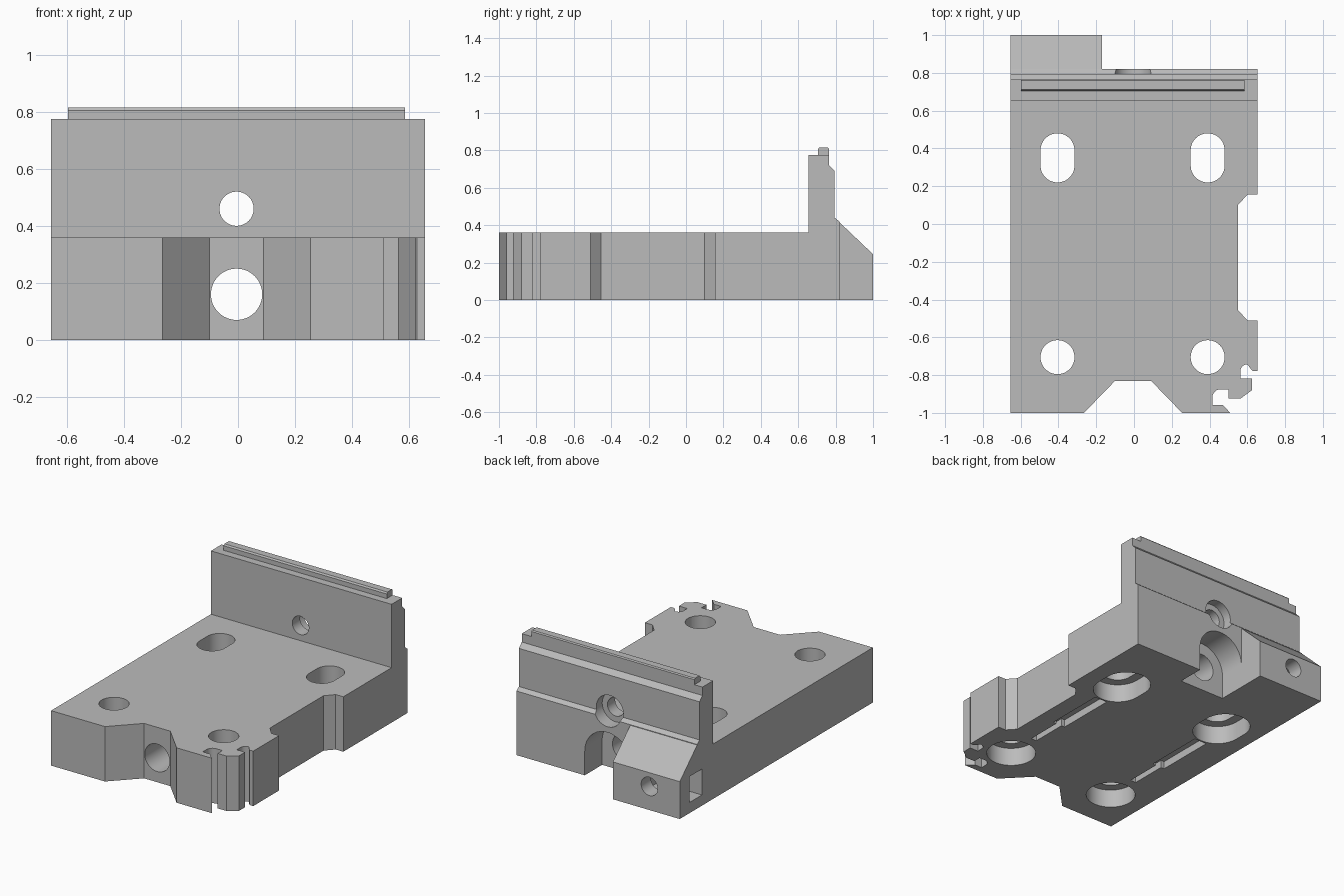
import bpy, bmesh
from math import cos, sin, radians

cube = bpy.data.objects.get("Cube")
if cube:
    bpy.data.objects.remove(cube, do_unlink=True)

GREY = (0.5, 0.5, 0.5, 1)
metal = bpy.data.materials.new("plain_grey")
metal.use_nodes = True
metal.diffuse_color = GREY
metal.node_tree.nodes["Principled BSDF"].inputs["Base Color"].default_value = GREY

HALF_W = 0.655
BASE_H = 0.36
BORE_X, BORE_Z = -0.005, 0.16


def arc(cx, cy, r, start, end, n=24):
    steps = [radians(start + (end - start) * i / n) for i in range(n + 1)]
    return [(cx + r * cos(a), cy + r * sin(a)) for a in steps]


def circle(cx, cy, r):
    return arc(cx, cy, r, 0, 360, 48)[:-1]


def stadium(cx, y0, y1, r):
    return arc(cx, y1, r, 0, 180) + arc(cx, y0, r, 180, 360)


def rect(a0, b0, a1, b1):
    return [(a0, b0), (a1, b0), (a1, b1), (a0, b1)]


def prism(name, outline, axis, lo, hi):
    """Extrude a 2D outline along one axis."""
    place = {"x": lambda a, b, t: (t, a, b),
             "y": lambda a, b, t: (a, t, b),
             "z": lambda a, b, t: (a, b, t)}[axis]
    bm = bmesh.new()
    rings = [[bm.verts.new(place(a, b, t)) for a, b in outline] for t in (lo, hi)]
    for ring in rings:
        bm.faces.new(ring)
    n = len(outline)
    for i in range(n):
        j = (i + 1) % n
        bm.faces.new((rings[0][i], rings[0][j], rings[1][j], rings[1][i]))
    bmesh.ops.recalc_face_normals(bm, faces=bm.faces)
    mesh = bpy.data.meshes.new(name)
    bm.to_mesh(mesh)
    bm.free()
    mesh.materials.append(metal)
    obj = bpy.data.objects.new(name, mesh)
    bpy.context.collection.objects.link(obj)
    return obj


def combine(target, tool, operation):
    """Apply a boolean and remove the tool object."""
    mod = target.modifiers.new("combine", "BOOLEAN")
    mod.operation, mod.solver, mod.object = operation, "EXACT", tool
    graph = bpy.context.evaluated_depsgraph_get()
    mesh = bpy.data.meshes.new_from_object(target.evaluated_get(graph))
    target.modifiers.clear()
    target.data = mesh
    bpy.data.objects.remove(tool, do_unlink=True)


# Base plate: front recess, two hooked notches at the corner, side relief
plan = [(-HALF_W, 0.66), (-HALF_W, -1), (-0.265, -1), (-0.1, -0.83),
        (0.09, -0.83), (0.255, -1), (0.51, -1), (0.468, -0.957), (0.415, -0.957)]
plan += arc(0.458, -0.918, 0.043, 180, 90, 8)
plan += [(0.5, -0.875), (0.5, -0.925), (0.563, -0.925), (0.624, -0.88),
         (0.624, -0.817), (0.563, -0.817)]
plan += arc(0.6, -0.78, 0.037, 180, 90, 8)
plan += [(0.627, -0.778), (HALF_W, -0.778), (HALF_W, -0.51), (0.6, -0.51),
         (0.55, -0.455), (0.55, 0.1), (0.6, 0.155), (HALF_W, 0.155), (HALF_W, 0.66)]
body = prism("slide_body", plan, "z", 0, BASE_H)

# Upright wall with stepped, chamfered back
wall = [(0.655, 0), (0.655, 0.775), (0.765, 0.775), (0.765, 0.72),
        (0.795, 0.69), (0.795, 0.44), (0.82, 0.42), (0.82, 0)]
combine(body, prism("wall", wall, "x", -HALF_W, HALF_W), "UNION")

# Sloped block at the back corner
block = [(0.7, 0), (1, 0), (1, 0.245), (0.795, 0.44), (0.7, 0.44)]
combine(body, prism("block", block, "x", -HALF_W, -0.17), "UNION")

# Mounting holes with wide recesses underneath
for x in (-0.405, 0.39):
    for y0, y1 in ((0.31, 0.39), (-0.705, -0.705)):
        for r, top in ((0.09, 0.5), (0.15, 0.12)):
            shape = circle(x, y0, r) if y0 == y1 else stadium(x, y0, y1, r)
            combine(body, prism("cutter", shape, "z", -0.1, top), "DIFFERENCE")
    # Stepped groove underneath, between the holes
    groove = [(x - 0.02, -0.49), (x + 0.02, -0.49), (x + 0.02, -0.25), (x + 0.045, -0.25),
              (x + 0.045, 0.15), (x - 0.045, 0.15), (x - 0.045, -0.25), (x - 0.02, -0.25)]
    combine(body, prism("cutter", groove, "z", -0.1, 0.05), "DIFFERENCE")

# Lengthwise bore, arched back opening, wall hole and counterbore, screw hole
arch = [(BORE_X + 0.165, -0.1)] + arc(BORE_X, BORE_Z, 0.165, 0, 180, 32) + [(BORE_X - 0.165, -0.1)]
for shape, lo, hi in ((circle(BORE_X, BORE_Z, 0.09), -1.1, 0.7),
                      (arch, 0.64, 1.1),
                      (circle(BORE_X, 0.46, 0.06), 0.5, 1.1),
                      (circle(BORE_X, 0.46, 0.098), 0.735, 1.1),
                      (circle(-0.435, 0.155, 0.06), 0.68, 1.1)):
    combine(body, prism("cutter", shape, "y", lo, hi), "DIFFERENCE")

# Square nut pocket in the side
combine(body, prism("cutter", rect(0.77, 0.07, 0.9, 0.24), "x", -0.8, -0.34), "DIFFERENCE")

# Raised strip on top of the wall
strip = [(0.705, 0.77), (0.765, 0.77), (0.765, 0.808), (0.759, 0.815),
         (0.712, 0.815), (0.705, 0.805)]
tongue = prism("top_strip", strip, "x", -0.597, 0.585)

# Smooth round walls, keep corners sharp
body.data.polygons.foreach_set("use_smooth", [True] * len(body.data.polygons))
body.data.set_sharp_from_angle(angle=radians(25))
